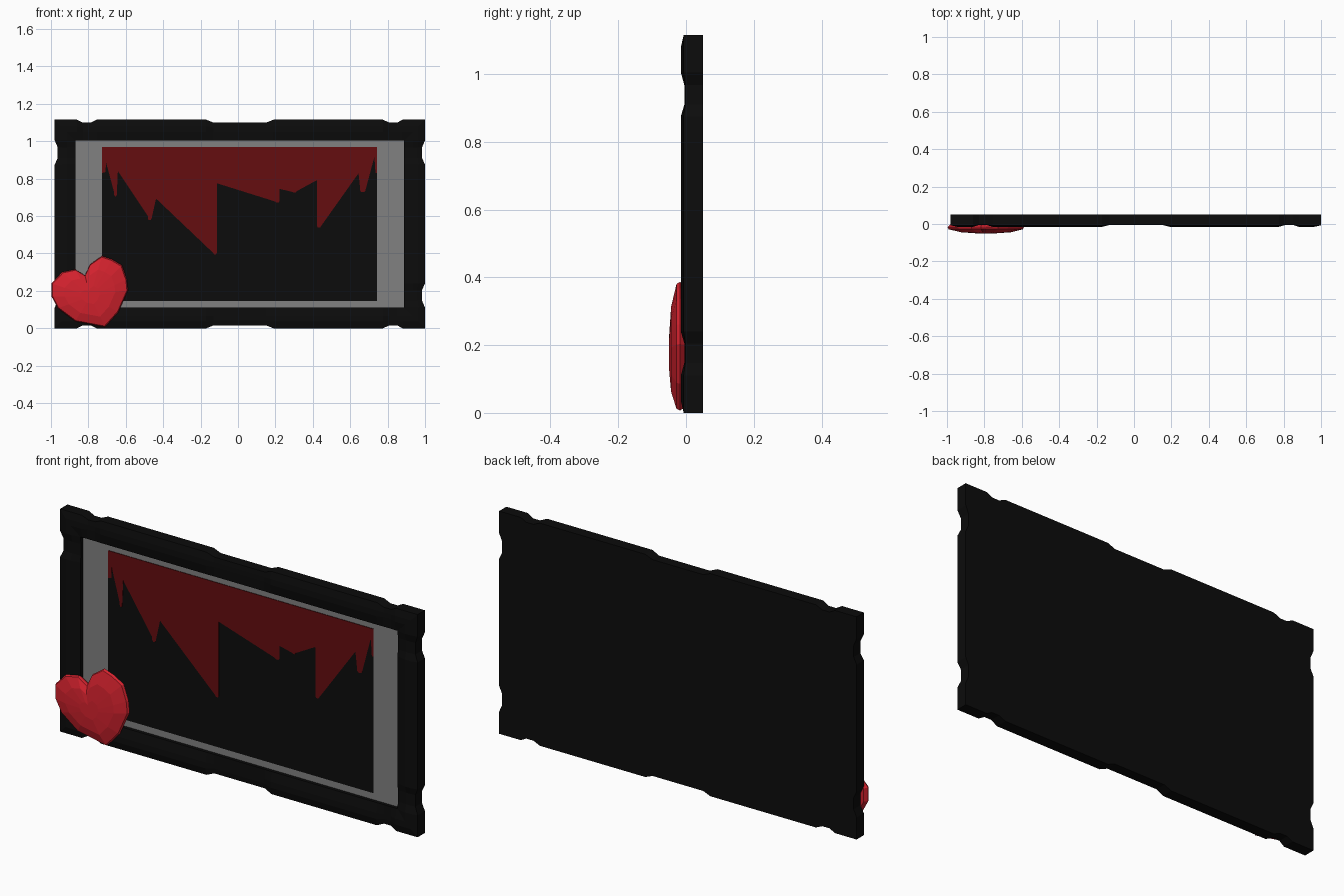
import bpy, bmesh, math

if "Cube" in bpy.data.objects:
    bpy.data.objects.remove(bpy.data.objects["Cube"])

def material(name, rgb):
    m = bpy.data.materials.new(name)
    m.diffuse_color = (*rgb, 1)
    m.use_nodes = True
    m.node_tree.nodes["Principled BSDF"].inputs["Base Color"].default_value = m.diffuse_color
    return m

BLACK = material("black", (0.0035, 0.0035, 0.0035))
GREY = material("grey", (0.22, 0.22, 0.22))
DARK_RED = material("dark red", (0.13, 0.004, 0.005))
RED = material("heart red", (0.66, 0.016, 0.027))

def finish(name, bm, *mats):
    bmesh.ops.remove_doubles(bm, verts=bm.verts, dist=1e-4)
    bmesh.ops.recalc_face_normals(bm, faces=bm.faces)
    me = bpy.data.meshes.new(name)
    bm.to_mesh(me)
    bm.free()
    for m in mats:
        me.materials.append(m)
    ob = bpy.data.objects.new(name, me)
    bpy.context.collection.objects.link(ob)
    return ob

def loft(bm, rings):
    """Closed solid through equal-length rings; returns the two caps."""
    rows = [[bm.verts.new(p) for p in r] for r in rings]
    n = len(rows[0])
    for a, b in zip(rows, rows[1:]):
        for i in range(n):
            j = (i + 1) % n
            bm.faces.new((a[i], a[j], b[j], b[i]))
    return bm.faces.new(rows[0]), bm.faces.new(rows[-1])

def plate(name, outline, y0, y1, mat):
    bm = bmesh.new()
    caps = loft(bm, [[(x, y, z) for x, z in outline] for y in (y0, y1)])
    bmesh.ops.triangulate(bm, faces=list(caps))
    return finish(name, bm, mat)

# Frame: a moulding profile swept round the border, with shallow notches
CX, CZ, HW, HH = 0.01, 0.5575, 0.99, 0.5575
wide = [(-HW, 0), (-.87, 0), (-.84, 1), (-.80, 1), (-.765, 0), (-.18, 0), (-.14, 1)]
tall = [(-HH, 0), (-.447, 0), (-.41, 1), (-.352, 1), (-.318, 0)]

def mirrored(half):
    return half + [(-t, k) for t, k in reversed(half)]

stations = []   # (side, position along side, notched)
for side, half in enumerate((wide, tall, wide, tall)):
    stations += [(side, t, k) for t, k in mirrored(half)[:-1]]

def border_point(side, t, k, inset, y, y_notch, cut):
    length, reach = (HW, HH) if side % 2 == 0 else (HH, HW)
    t = max(-length + inset, min(length - inset, t))
    out = reach - inset - k * cut
    x, z = [(t, out), (out, -t), (-t, -out), (-out, t)][side]
    return CX + x, (y_notch if k else y), CZ + z

profile = [  # inset, y, y in a notch, notch depth
    (0, .05, .05, .016), (0, -.007, -.002, .016), (.035, -.015, -.005, .006),
    (.065, -.015, -.005, 0), (.112, -.005, -.004, 0), (.112, .012, .012, 0)]
bm = bmesh.new()
caps = loft(bm, [[border_point(*s, *p) for s in stations] for p in profile])
caps[1].material_index = 1      # recessed grey panel
finish("frame", bm, BLACK, GREY)

# Dark screen plate
L, R, TOP = -.727, .743, .968
plate("screen", [(L, .145), (R, .145), (R, TOP), (L, TOP)], .011, .013, BLACK)

# Dripping band: rounded gaps (left, right, top) and drips between (x, half width, tip)
gaps = [(-.705, -.675, .93), (-.635, -.59, .94), (-.555, -.485, .91), (-.40, -.355, .92),
        (-.33, -.275, .94), (-.23, -.165, .89), (-.11, -.06, .885), (-.05, .03, .93),
        (.085, .115, .87), (.135, .185, .87), (.235, .29, .875), (.31, .385, .955),
        (.445, .54, .915), (.575, .64, .90), (.69, .73, .925)]
drips = [(-.655, .007, .705), (-.573, .007, .78), (-.472, .010, .578), (-.345, .007, .745),
         (-.247, .010, .705), (-.123, .010, .395), (-.055, .003, .84), (.066, .009, .755),
         (.125, .008, .80), (.21, .013, .672), (.302, .012, .725), (.433, .011, .538),
         (.56, .012, .80), (.667, .014, .728)]
outline = [(R, TOP), (L, TOP), (L, .83), (-.708, .835)]
for i, (a, b, top) in enumerate(gaps):
    mid, hw = (a + b) / 2, (b - a) / 2
    rise = min(hw, .035)
    outline += [(mid - hw * math.cos(math.pi * s / 8),
                 top - rise + rise * math.sin(math.pi * s / 8)) for s in range(9)]
    if i < len(drips):
        x, w, tip = drips[i]
        nxt = gaps[i + 1]
        shoulder = max(.83, tip + .02)
        if tip < .80:
            outline += [(min(x - w, b + .008), shoulder), (x - w, shoulder - .04 if tip < .7 else tip + .02)]
        outline += [(x - w, tip + .008), (x - w * .5, tip), (x + w * .5, tip), (x + w, tip + .008)]
        if tip < .80:
            outline += [(x + w, shoulder - .04 if tip < .7 else tip + .02), (max(x + w, nxt[0] - .008), shoulder)]
outline += [(.735, .83), (R, .83)]
plate("drips", outline, .009, .0115, DARK_RED)

# Low-poly tilted heart on the lower left corner
heart = [(-.818, .283), (-.87, .315), (-.94, .30), (-.997, .24), (-.997, .17), (-.963, .107),
         (-.87, .037), (-.711, .007), (-.64, .086), (-.588, .203), (-.594, .262),
         (-.62, .337), (-.674, .369), (-.727, .387), (-.791, .342)]
HX, HZ = -.79, .17
bm = bmesh.new()
loft(bm, [[(HX + (x - HX) * s, y, HZ + (z - HZ) * s) for x, z in heart]
          for s, y in ((.93, -.002), (1, -.017), (.97, -.028), (.66, -.044), (.25, -.05))])
finish("heart", bm, RED)
